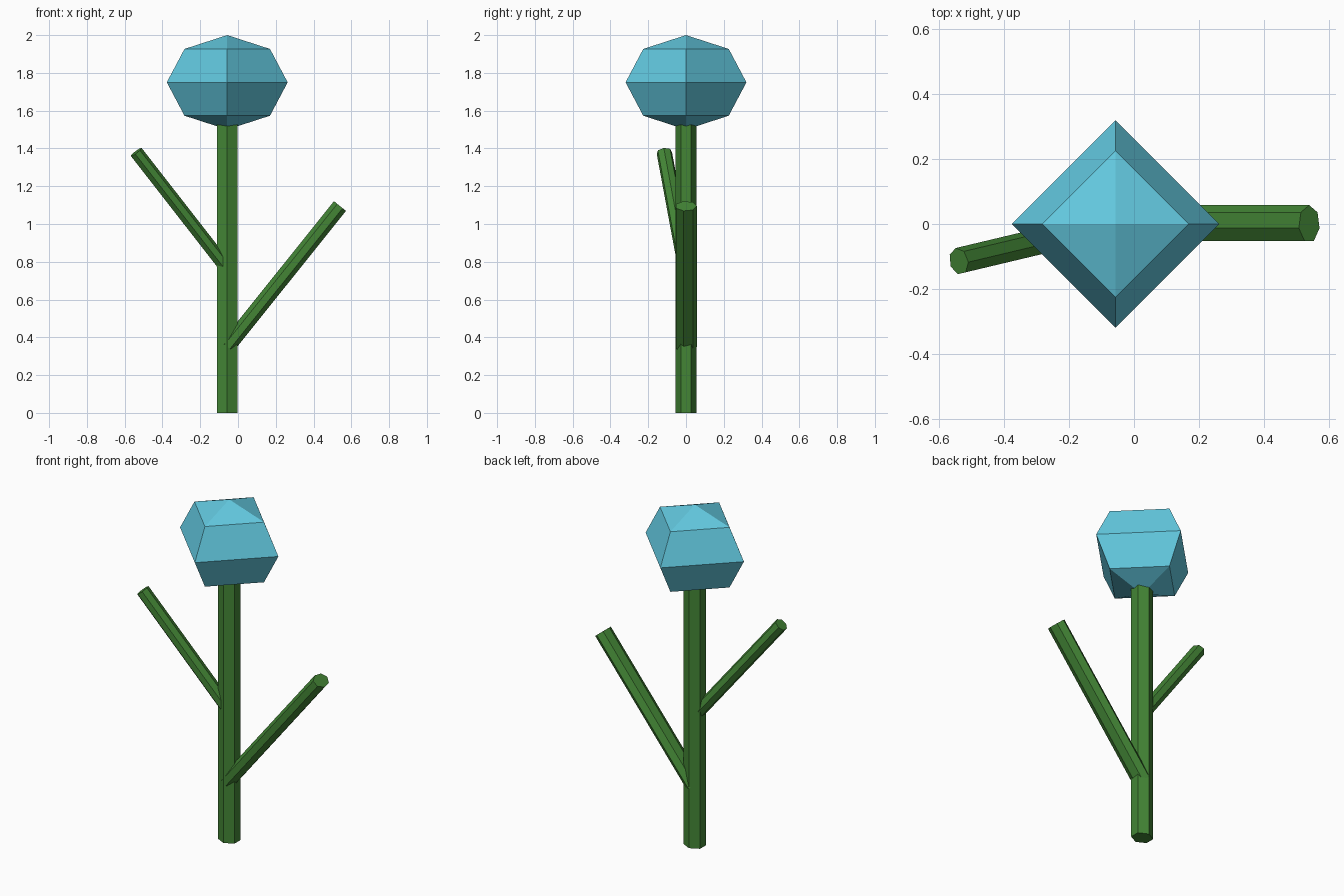
import bpy, bmesh, math
from mathutils import Vector

if "Cube" in bpy.data.objects:
    bpy.data.objects.remove(bpy.data.objects["Cube"])


def material(name, rgb):
    m = bpy.data.materials.new(name)
    m.diffuse_color = (*rgb, 1.0)
    m.use_nodes = True
    m.node_tree.nodes["Principled BSDF"].inputs["Base Color"].default_value = m.diffuse_color
    return m


GREEN = material("stem_green", (0.056, 0.235, 0.036))
BLUE = material("petal_blue", (0.125, 0.59, 0.75))
CX = -0.057  # stem axis


def finish(bm, name, mat):
    bmesh.ops.recalc_face_normals(bm, faces=bm.faces[:])
    me = bpy.data.meshes.new(name)
    bm.to_mesh(me)
    bm.free()
    me.materials.append(mat)
    ob = bpy.data.objects.new(name, me)
    bpy.context.collection.objects.link(ob)
    return ob


def stalk(name, start, end, sides, wide, thick):
    """Flat-sided rod between two points, one corner pointing towards +y."""
    a, b = Vector(start), Vector(end)
    d = (b - a).normalized()
    y = Vector((0, 1, 0))
    x = y.cross(d).normalized()
    # keep the wide axis horizontal on slanted rods
    s = y if abs(d.z) > 0.999 else Vector((0, 0, 1)).cross(d).normalized()
    if s.y < 0:
        s = -s
    t = d.cross(s)
    bm = bmesh.new()
    rings = []
    for p in (a, b):
        rings.append([bm.verts.new(p + s * wide * math.cos(k * math.tau / sides)
                                   + t * thick * math.sin(k * math.tau / sides))
                      for k in range(sides)])
        bm.faces.new(rings[-1])
    for k in range(sides):
        j = (k + 1) % sides
        bm.faces.new((rings[0][k], rings[0][j], rings[1][j], rings[1][k]))
    return finish(bm, name, GREEN)


# stem and two side branches
stalk("stem", (CX, 0, 0), (CX, 0, 1.6), 6, 0.055, 0.062)
stalk("right_branch", (CX, 0, 0.35), (0.54, 0, 1.095), 7, 0.058, 0.042)
stalk("left_branch", (CX, 0, 0.76), (-0.54, -0.115, 1.38), 7, 0.042, 0.037)

# flower head: four-sided faceted ball
bm = bmesh.new()
rings = []
for lat in (-45, 0, 45):
    r = 0.32 * math.cos(math.radians(lat))
    z = 1.75 + 0.25 * math.sin(math.radians(lat))
    rings.append([bm.verts.new((CX + r * math.cos(k * math.pi / 2),
                                r * math.sin(k * math.pi / 2), z)) for k in range(4)])
bottom, top = bm.verts.new((CX, 0, 1.5)), bm.verts.new((CX, 0, 2.0))
for k in range(4):
    j = (k + 1) % 4
    bm.faces.new((bottom, rings[0][j], rings[0][k]))
    bm.faces.new((top, rings[2][k], rings[2][j]))
    for lo, hi in zip(rings, rings[1:]):
        bm.faces.new((lo[k], lo[j], hi[j], hi[k]))
finish(bm, "flower_head", BLUE)
